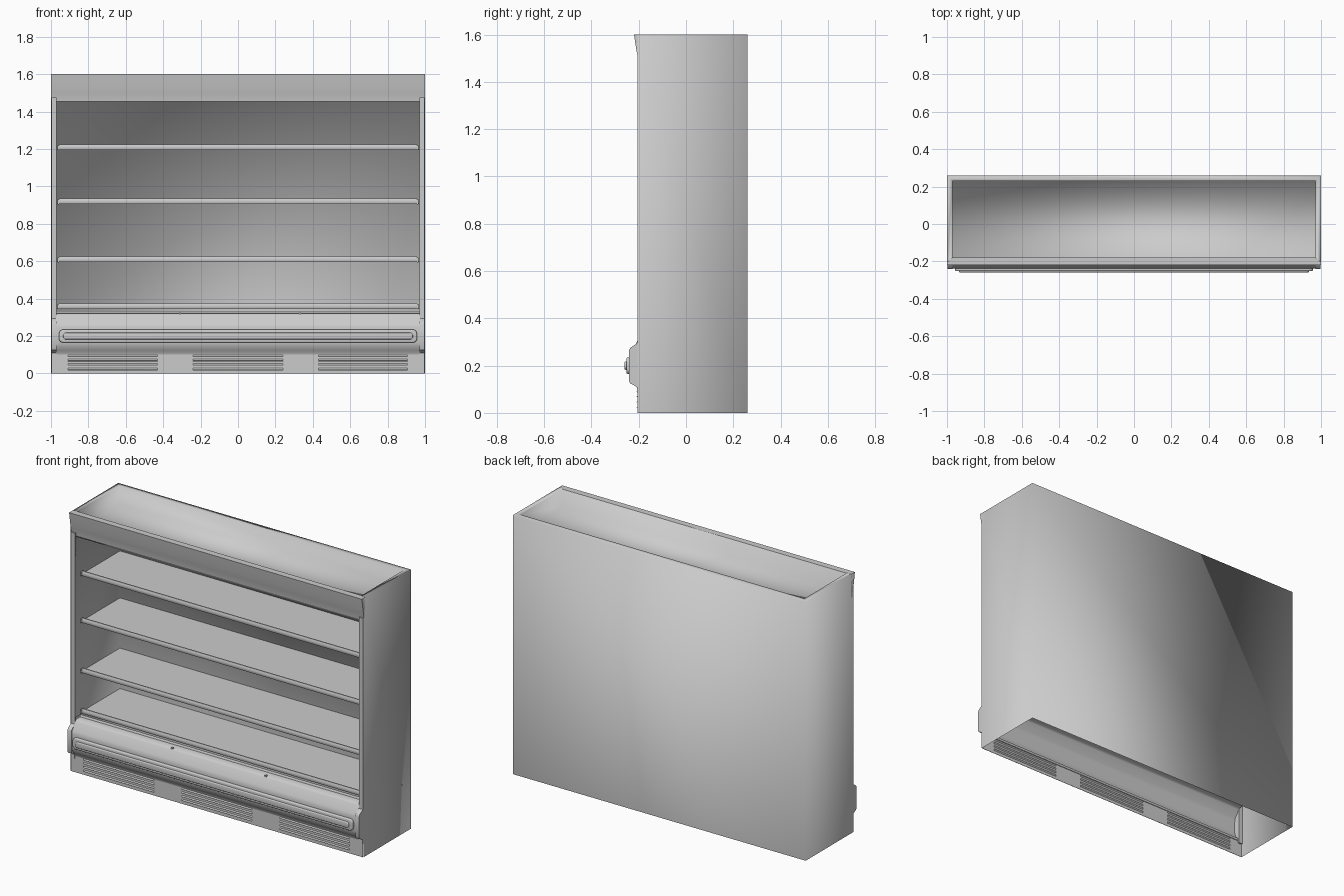
import bpy, bmesh
from mathutils import Vector

if "Cube" in bpy.data.objects:
    bpy.data.objects.remove(bpy.data.objects["Cube"])


def add_mesh(name, verts, faces):
    me = bpy.data.meshes.new(name)
    bm = bmesh.new()
    vs = [bm.verts.new(v) for v in verts]
    for f in faces:
        bm.faces.new([vs[i] for i in f])
    bmesh.ops.recalc_face_normals(bm, faces=bm.faces)
    bm.to_mesh(me)
    bm.free()
    ob = bpy.data.objects.new(name, me)
    bpy.context.collection.objects.link(ob)
    return ob


def prism(name, profile, a, b):
    """Extrude a closed (y, z) profile along X."""
    n = len(profile)
    verts = [(t, y, z) for t in (a, b) for y, z in profile]
    faces = [tuple(range(n)), tuple(range(2 * n - 1, n - 1, -1))]
    faces += [(i, (i + 1) % n, n + (i + 1) % n, n + i) for i in range(n)]
    return add_mesh(name, verts, faces)


def box(name, x, y, z, bevel=0.0, segments=3):
    ob = prism(name, [(y[0], z[0]), (y[1], z[0]), (y[1], z[1]), (y[0], z[1])], *x)
    if bevel:
        m = ob.modifiers.new("bevel", 'BEVEL')
        m.width, m.segments = bevel, segments
    return ob


def smooth(ob, angle=0.6):
    bpy.ops.object.select_all(action='DESELECT')
    ob.select_set(True)
    bpy.context.view_layer.objects.active = ob
    bpy.ops.object.shade_smooth_by_angle(angle=angle)
    return ob


def ring(half, front, back, z):
    return [(-half, front, z), (-half, back, z), (half, back, z), (half, front, z)]


SOFT = 1.6  # angle that also smooths across right-angled corners

# Casing: outer walls open at the bottom, top rim, and the sunken top recess
verts = (ring(1.0, -0.205, 0.26, 0) + ring(1.0, -0.205, 0.26, 1.6)
         + ring(0.97, -0.18, 0.23, 1.6) + ring(0.97, -0.18, 0.23, 1.49))
faces = [(a + i, a + i + 1, a + i + 5, a + i + 4) for a in (0, 4, 8) for i in range(3)]
smooth(add_mesh("casing", verts, faces + [(11, 8, 12, 15), (12, 13, 14, 15)]), SOFT)

# Interior liner: side walls, back and ceiling, open at the front
verts = ring(0.97, -0.205, 0.23, 0.335) + ring(0.97, -0.205, 0.23, 1.455)
smooth(add_mesh("inner_liner", verts, [(0, 1, 5, 4), (1, 2, 6, 5), (2, 3, 7, 6), (4, 5, 6, 7)]), SOFT)

# Flared header across the front
smooth(prism("header", [(-0.18, 1.6), (-0.22, 1.6), (-0.214, 1.56), (-0.208, 1.525), (-0.203, 1.50),
                        (-0.198, 1.48), (-0.195, 1.455), (-0.18, 1.455)], -1.0, 1.0))

# Shelves with price rails and end clips
for n, z in enumerate((0.36, 0.61, 0.92, 1.21), 1):
    box(f"shelf_{n}", (-0.968, 0.968), (-0.145, 0.23), (z - 0.015, z - 0.010))
    smooth(prism(f"price_rail_{n}", [(-0.145, z + 0.015), (-0.152, z + 0.015), (-0.156, z + 0.005),
                                     (-0.157, z - 0.005), (-0.153, z - 0.015), (-0.145, z - 0.015)],
                 -0.958, 0.958), 0.9)
    for s, side in ((-1, "left"), (1, "right")):
        box(f"rail_clip_{n}_{side}", sorted((s * 0.958, s * 0.965)), (-0.158, -0.142), (z - 0.016, z + 0.010))

# Lower front panel, a bent sheet running softly into the kick plate
outer = [(-0.150, 0.335), (-0.155, 0.322), (-0.195, 0.320), (-0.203, 0.312), (-0.210, 0.295),
         (-0.232, 0.268), (-0.237, 0.245), (-0.237, 0.165), (-0.231, 0.143), (-0.218, 0.122),
         (-0.209, 0.110), (-0.206, 0.100)]
inner = [(y + 0.005, z - (0.004 if z > 0.2 else -0.001)) for y, z in reversed(outer)]
smooth(prism("lower_front_panel", outer + inner, -0.972, 0.972), 0.9)
for x in (-0.31, 0.33):
    box("panel_stud", (x - 0.006, x + 0.006), (-0.203, -0.19), (0.318, 0.326))

# Side frames: a slim upright that steps out into an end cap at the lower panel
frame = [(-0.195, 1.475), (-0.206, 1.475), (-0.206, 0.295), (-0.236, 0.275), (-0.241, 0.265),
         (-0.241, 0.135), (-0.236, 0.125), (-0.208, 0.110), (-0.208, 0.085), (-0.195, 0.085)]
for s, side in ((-1, "left"), (1, "right")):
    smooth(prism(f"{side}_side_frame", frame, *sorted((s * 0.970, s * 0.997))))


def stadium(name, half, z0, z1, y0, y1, r, soft):
    """Box with rounded ends and a softened front edge."""
    ob = box(name, (-half, half), (y0, y1), (z0, z1))
    bm = bmesh.new()
    bm.from_mesh(ob.data)
    ends = [e for e in bm.edges
            if abs((e.verts[0].co - e.verts[1].co).normalized().dot(Vector((0, 1, 0)))) > 0.9]
    bmesh.ops.bevel(bm, geom=ends, offset=r, segments=6, profile=0.5, affect='EDGES')
    front = [e for e in bm.edges if all(abs(v.co.y - y0) < 1e-5 for v in e.verts)]
    bmesh.ops.bevel(bm, geom=front, offset=soft, segments=3, profile=0.5, affect='EDGES')
    bm.to_mesh(ob.data)
    bm.free()
    smooth(ob)


# Bumper: a rounded base strip with a raised rib
stadium("bumper_base", 0.957, 0.165, 0.235, -0.252, -0.235, 0.022, 0.006)
stadium("bumper_rib", 0.935, 0.182, 0.218, -0.260, -0.248, 0.016, 0.005)

# Kick plate with three groups of open louvre slots
groups = [(-0.91, -0.43), (-0.24, 0.24), (0.43, 0.905)]
slots = [(0.019, 0.030), (0.042, 0.053), (0.065, 0.076), (0.088, 0.099)]
xs = [-0.998] + [v for g in groups for v in g] + [0.998]
zs = [0.0] + [v for s in slots for v in s] + [0.118]
nz = len(zs)
verts = [(x, -0.205, z) for x in xs for z in zs]
faces = [(i * nz + j, (i + 1) * nz + j, (i + 1) * nz + j + 1, i * nz + j + 1)
         for i in range(len(xs) - 1) for j in range(nz - 1) if not (i % 2 and j % 2)]
plate = add_mesh("kick_plate", verts, faces)
m = plate.modifiers.new("thickness", 'SOLIDIFY')
m.thickness, m.offset = 0.002, 0

# Slanted louvre blades in the slots
for gi, (x0, x1) in enumerate(groups, 1):
    for si, (z0, z1) in enumerate(slots, 1):
        prism(f"louvre_{gi}_{si}", [(-0.203, z1), (-0.209, z0 + 0.003), (-0.208, z0 + 0.001),
                                    (-0.201, z1 - 0.002)], x0, x1)
